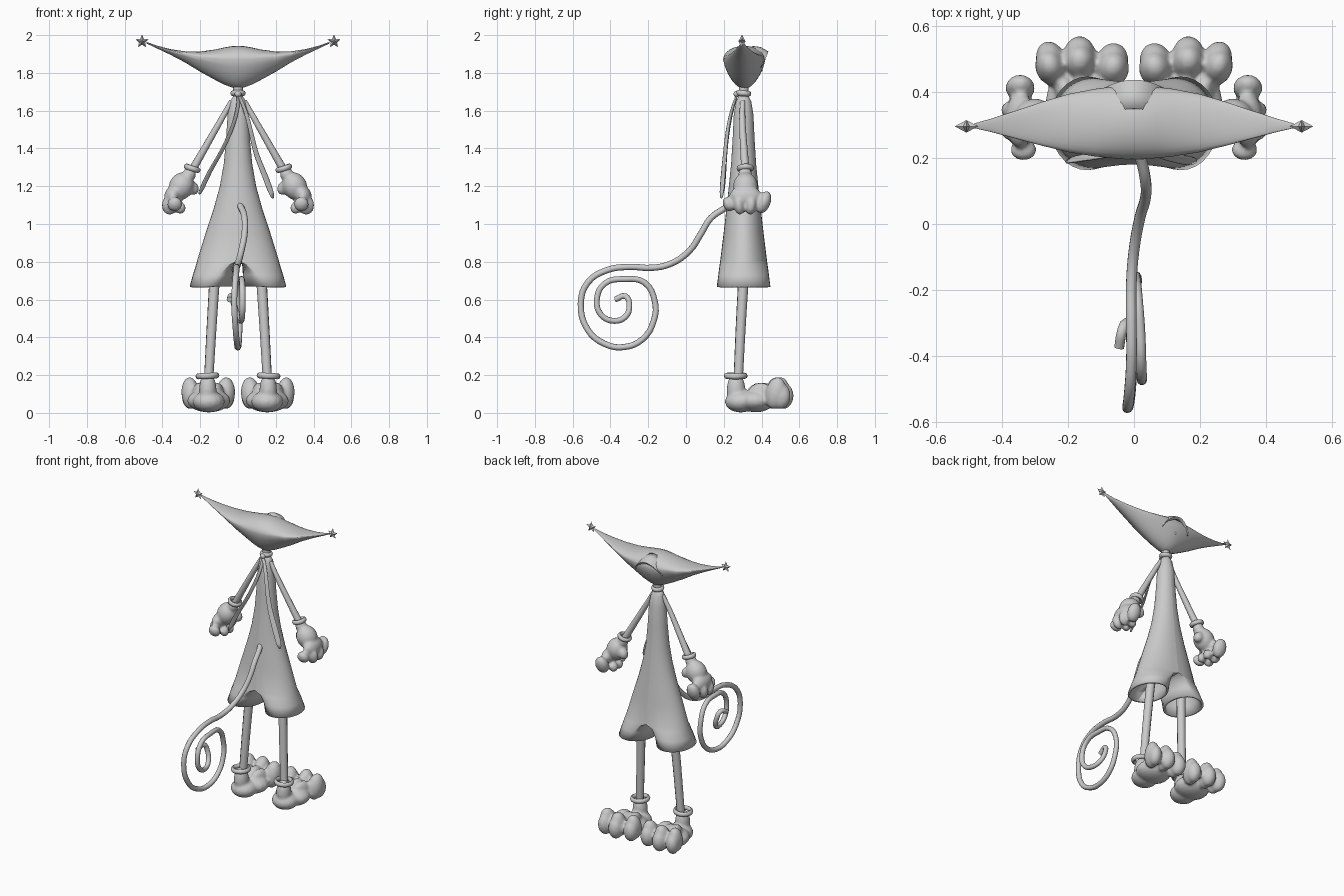
import bpy, bmesh, math
from mathutils import Vector, Matrix, Euler

cube = bpy.data.objects.get("Cube")
if cube:
    bpy.data.objects.remove(cube, do_unlink=True)

grey = bpy.data.materials.new("plain_grey")
grey.use_nodes = True
grey.diffuse_color = (0.6, 0.6, 0.6, 1)
grey.node_tree.nodes["Principled BSDF"].inputs["Base Color"].default_value = (0.6, 0.6, 0.6, 1)


def finish(ob, mirror=False, angle=50):
    """Give the part its material, shading and mirrored twin."""
    ob.data.materials.clear()
    ob.data.materials.append(grey)
    bpy.ops.object.select_all(action="DESELECT")
    bpy.context.view_layer.objects.active = ob
    ob.select_set(True)
    bpy.ops.object.shade_smooth_by_angle(angle=math.radians(angle))
    if mirror:
        ob.modifiers.new("mirror", "MIRROR")
    return ob


def from_bmesh(name, bm):
    bmesh.ops.recalc_face_normals(bm, faces=bm.faces)
    me = bpy.data.meshes.new(name)
    bm.to_mesh(me)
    bm.free()
    ob = bpy.data.objects.new(name, me)
    bpy.context.collection.objects.link(ob)
    return ob


def loft(name, rings, caps=(True, True), closed=True):
    """Skin a row of cross-sections."""
    bm = bmesh.new()
    rows = [[bm.verts.new(p) for p in r] for r in rings]
    n = len(rows[0])
    for a, b in zip(rows, rows[1:]):
        for i in range(n if closed else n - 1):
            j = (i + 1) % n
            bm.faces.new((a[i], a[j], b[j], b[i]))
    for cap, row in zip(caps, (rows[0], rows[-1])):
        if cap:
            bm.faces.new(row)
    return from_bmesh(name, bm)


def tube(name, pts, radius, ends=(1, 1), smooth=True, mirror=False):
    """Round tube along a path, tapering between the two end scales."""
    cu = bpy.data.curves.new(name, "CURVE")
    cu.dimensions = "3D"
    cu.bevel_depth, cu.bevel_resolution, cu.use_fill_caps = radius, 3, True
    cu.resolution_u = 4
    sp = cu.splines.new("BEZIER")
    sp.bezier_points.add(len(pts) - 1)
    for i, (bp, p) in enumerate(zip(sp.bezier_points, pts)):
        bp.co = p
        bp.handle_left_type = bp.handle_right_type = "AUTO"
        bp.radius = ends[0] + (ends[1] - ends[0]) * i / (len(pts) - 1)
    ob = bpy.data.objects.new(name, cu)
    bpy.context.collection.objects.link(ob)
    bpy.ops.object.select_all(action="DESELECT")
    bpy.context.view_layer.objects.active = ob
    ob.select_set(True)
    bpy.ops.object.convert(target="MESH")
    return finish(bpy.context.object, mirror)


def ring(name, centre, axis, major, minor, mirror=False):
    """Rolled cuff: a torus around the given axis."""
    turn = Vector(axis).to_track_quat("Z", "Y").to_matrix()
    rows = []
    for i in range(21):
        a = math.tau * i / 20
        row = []
        for j in range(8):
            b = math.tau * j / 8
            r = major + minor * math.cos(b)
            p = Vector((r * math.cos(a), r * math.sin(a), 1.2 * minor * math.sin(b)))
            row.append(Vector(centre) + turn @ p)
        rows.append(row)
    return finish(loft(name, rows, (False, False)), mirror)


def blobs(name, parts, voxel=0, mirror=False):
    """Ellipsoids (centre, radii, turn in degrees), optionally fused."""
    bm = bmesh.new()
    for loc, size, turn in parts:
        rot = Euler([math.radians(t) for t in turn])
        bmesh.ops.create_uvsphere(bm, u_segments=16, v_segments=10, radius=1,
                                  matrix=Matrix.LocRotScale(Vector(loc), rot, Vector(size)))
    ob = from_bmesh(name, bm)
    if voxel:
        m = ob.modifiers.new("fuse", "REMESH")
        m.mode, m.voxel_size, m.use_smooth_shade = "VOXEL", voxel, True
        s = ob.modifiers.new("soften", "SMOOTH")
        s.iterations = 3
    return finish(ob, mirror)


Y = 0.305  # depth of the body axis

# Long pointed hat-like head: half stations x, top z, widest z, bottom z, depth
half = [(0, 1.943, 1.87, 1.715, .112), (.03, 1.942, 1.87, 1.722, .112),
        (.07, 1.935, 1.872, 1.737, .108), (.12, 1.924, 1.878, 1.762, .102),
        (.2, 1.913, 1.885, 1.806, .088), (.28, 1.914, 1.9, 1.855, .066),
        (.36, 1.926, 1.92, 1.897, .042), (.43, 1.945, 1.941, 1.93, .021),
        (.485, 1.964, 1.961, 1.956, .007)]
stations = [(-s[0],) + s[1:] for s in half[:0:-1]] + half
rows = []
for x, top, mid, low, depth in stations:
    row = []
    for i in range(24):
        c, s = math.cos(math.tau * i / 24), math.sin(math.tau * i / 24)
        pinch = 1 - .25 * max(0, -s)
        yc = .297 + .1 * depth
        row.append((x, yc + depth * c * pinch, mid + s * (top - mid if s > 0 else mid - low)))
    rows.append(row)
finish(loft("head", rows), angle=80)

# Brim arching over the face
rows = []
for out, drop in ((.35, 0), (.395, .006), (.437, .03), (.425, .045)):
    rows.append([(.1 * u, out - .03 * u * u, 1.943 - drop - .07 * u * u)
                 for u in [k / 5 - 1 for k in range(11)]])
brim = loft("face_brim", rows, (False, False), closed=False)
brim.modifiers.new("thickness", "SOLIDIFY").thickness = .01
finish(brim)

# Face
for side, s in (("left", 1), ("right", -1)):
    blobs(side + "_eye", [((.032 * s, .396, 1.845), (.012, .006, .024), (0, 0, 0))])
blobs("nose", [((0, .394, 1.815), (.01, .012, .009), (0, 0, 0))])

# Five-pointed stars on the two tips
bm = bmesh.new()
hub = Vector((.508, .296, 1.966))
rim = []
for i in range(10):
    r, a = (.037 if i % 2 == 0 else .017), math.tau * i / 10 + math.pi / 2
    rim.append(bm.verts.new(hub + Vector((r * math.cos(a), 0, r * math.sin(a)))))
for d in (-.019, .019):
    tip = bm.verts.new(hub + Vector((0, d, 0)))
    for i in range(10):
        bm.faces.new((rim[i], rim[(i + 1) % 10], tip))
finish(from_bmesh("tip_star", bm), True, 10)

# Neck and knotted scarf
tube("neck", [(0, Y, 1.63), (0, Y, 1.75)], .026)
ring("scarf_collar", (0, Y, 1.692), (0, .1, 1), .029, .012)
blobs("scarf_knot", [((0, .268, 1.688), (.018, .016, .016), (0, 0, 0))])


def scarf_end(name, path):
    rows = []
    for i, p in enumerate(path):
        w = Vector((.011, .009, .003)) * (.6 + .14 * i)
        rows.append([Vector(p) - w, Vector(p) + w])
    ob = loft(name, rows, (False, False), closed=False)
    ob.modifiers.new("smooth", "SUBSURF").levels = 2
    ob.modifiers.new("thickness", "SOLIDIFY").thickness = .005
    finish(ob)


scarf_end("right_scarf_end", [(0, .27, 1.69), (.005, .245, 1.62), (-.03, .22, 1.5),
                              (-.09, .205, 1.37), (-.15, .2, 1.28), (-.205, .19, 1.15)])
scarf_end("left_scarf_end", [(0, .27, 1.69), (.04, .24, 1.61), (.07, .215, 1.49),
                             (.095, .205, 1.37), (.14, .195, 1.27), (.19, .185, 1.13)])

# Flared suit, split into two wide trouser legs: z, width, depth, gap, roundness
levels = [(1.68, .022, .025, 0, 0), (1.65, .042, .04, 0, 0), (1.58, .055, .052, 0, 0),
          (1.45, .063, .058, 0, 0), (1.32, .075, .066, 0, 0), (1.2, .096, .078, 0, 0),
          (1.08, .129, .091, 0, 0), (.95, .172, .106, 0, 0), (.805, .217, .124, 0, 0),
          (.785, .222, .127, .022, .25), (.73, .239, .134, .026, .7), (.668, .256, .142, .028, 1)]
rows = []
for z, w, d, gap, rnd in levels:
    row = []
    for i in range(32):
        c, s = math.cos(math.tau * i / 32), math.sin(math.tau * i / 32)
        flat = gap + (w - gap) * max(0, c)
        oval = (w + gap) / 2 + (w - gap) / 2 * c
        row.append((flat + (oval - flat) * rnd, Y + d * s, z))
    rows.append(row)
suit = loft("suit", rows, (True, False))
shell = suit.modifiers.new("thickness", "SOLIDIFY")
shell.thickness, shell.offset = .014, -1
finish(suit, True, 60)

# Legs, arms and cuffs
tube("leg", [(.118, .31, .8), (.137, .292, .5), (.157, .275, .15)], .029, (1, .85), mirror=True)
ring("ankle_cuff", (.162, .263, .196), (.05, 0, 1), .05, .013, True)
tube("arm", [(.035, .3, 1.65), (.085, .298, 1.56), (.165, .305, 1.42), (.245, .315, 1.28)],
     .022, (.6, 1), mirror=True)
ring("wrist_cuff", (.243, .314, 1.295), (.2, .02, -.6), .034, .012, True)

# Gloved hands: palm, three curled fingers and a thumb
blobs("hand", [((.256, .313, 1.265), (.034, .036, .04), (0, 0, 0)),
               ((.3, .315, 1.2), (.066, .066, .075), (0, -25, 0)),
               ((.345, .315, 1.15), (.045, .085, .055), (0, -20, 0)),
               ((.335, .225, 1.105), (.04, .03, .04), (25, 0, 0)),
               ((.362, .28, 1.1), (.042, .028, .052), (8, 0, 0)),
               ((.362, .345, 1.1), (.042, .03, .052), (-8, 0, 0)),
               ((.305, .29, 1.085), (.028, .028, .032), (0, 0, 0)),
               ((.305, .345, 1.085), (.028, .028, .032), (0, 0, 0)),
               ((.345, .412, 1.115), (.045, .036, .062), (-22, 0, 0)),
               ((.24, .335, 1.19), (.032, .032, .038), (0, 30, 0))], .009, True)

# Big feet with three bulbous toes
foot = [((.16, .265, .12), (.047, .05, .09), (0, 0, 0)),
        ((.155, .29, .06), (.085, .085, .058), (0, 0, 0)),
        ((.155, .37, .065), (.115, .1, .062), (0, 0, 0))]
for x, y, r, spread in ((.065, .47, .05, 14), (.165, .49, .05, 0), (.253, .475, .046, -18)):
    foot.append(((x, y, .105), (r, .055, .086), (-12, 0, spread)))
    foot.append(((x, y + .025, .09), (r * .95, .055, .07), (0, 0, spread)))
    foot.append((((x + .155) / 2, y - .08, .1), (.034, .07, .06), (0, 0, spread)))
blobs("foot", foot, .009, True)

# Curling tail: straight part, then a spiral
tail = [(0, .25, 1.11), (.02, .2, 1.08), (.035, .13, 1.03), (.035, .08, .95),
        (.018, .02, .86), (0, -.08, .79), (-.008, -.18, .768), (-.008, -.3, .773),
        (-.008, -.42, .755), (-.015, -.52, .69), (-.02, -.557, .58), (-.012, -.52, .44),
        (-.005, -.43, .365), (0, -.33, .348), (.005, -.23, .39), (.008, -.17, .49),
        (.005, -.165, .59), (.01, -.22, .69), (.018, -.32, .708), (.022, -.43, .685),
        (.024, -.472, .6), (.022, -.45, .52), (.015, -.38, .487), (0, -.32, .51),
        (-.02, -.3, .57), (-.035, -.32, .617), (-.045, -.375, .6)]
tube("tail", tail, .017, (1, .9))
